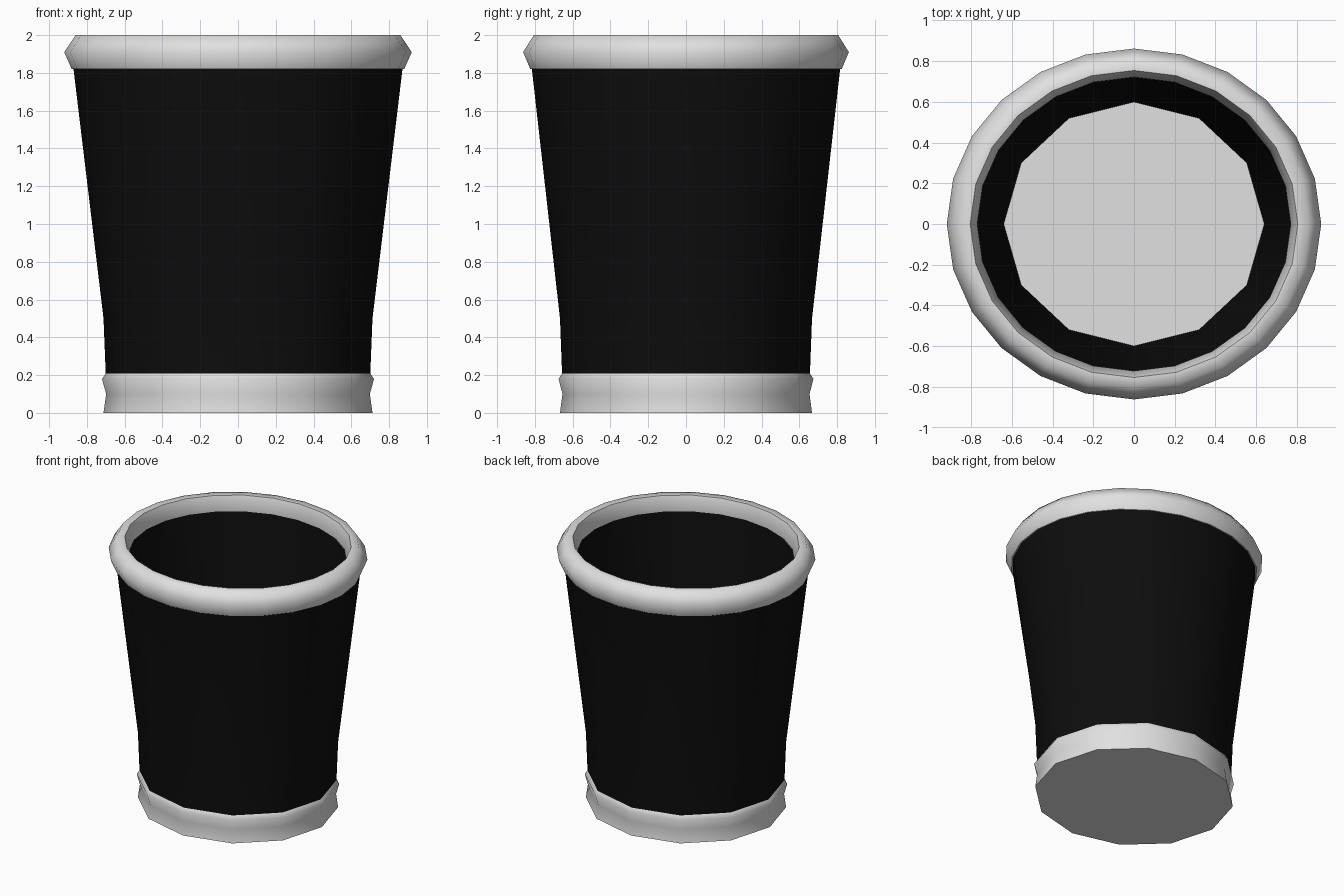
import bpy, bmesh, math

if "Cube" in bpy.data.objects:
    bpy.data.objects.remove(bpy.data.objects["Cube"])

Y_SCALE = 0.937  # the cup is slightly oval


def material(name, rgb):
    m = bpy.data.materials.new(name)
    m.diffuse_color = (*rgb, 1)
    m.use_nodes = True
    m.node_tree.nodes["Principled BSDF"].inputs["Base Color"].default_value = m.diffuse_color
    return m


white = material("white", (0.75, 0.75, 0.75))
black = material("black", (0.004, 0.004, 0.004))


def lathe(name, profile, mat, sides=24, closed=False, cap_start=False, fan_end=False):
    """Spin (radius, z, coarse) rings; coarse rings lie on a 12-gon."""
    bm = bmesh.new()
    rings = []
    for r, z, coarse in profile:
        ring = []
        for i in range(sides):
            a = 2 * math.pi * i / sides
            k = math.cos(math.pi / 12) if coarse and sides == 24 and i % 2 else 1
            ring.append(bm.verts.new((r * k * math.cos(a), r * k * math.sin(a) * Y_SCALE, z)))
        rings.append(ring)
    pairs = list(zip(rings, rings[1:]))
    if closed:
        pairs.append((rings[-1], rings[0]))
    for a, b in pairs:
        for i in range(sides):
            j = (i + 1) % sides
            bm.faces.new((a[i], a[j], b[j], b[i]))
    if cap_start:
        bm.faces.new(rings[0][::-1])
    if fan_end:
        c = bm.verts.new((0, 0, profile[-1][1]))
        for i in range(sides):
            bm.faces.new((rings[-1][i], rings[-1][(i + 1) % sides], c))
    me = bpy.data.meshes.new(name)
    if closed:
        bmesh.ops.recalc_face_normals(bm, faces=bm.faces)
    bm.to_mesh(me)
    bm.free()
    me.materials.append(mat)
    ob = bpy.data.objects.new(name, me)
    bpy.context.collection.objects.link(ob)
    bpy.ops.object.select_all(action='DESELECT')
    ob.select_set(True)
    bpy.context.view_layer.objects.active = ob
    bpy.ops.object.shade_smooth_by_angle(angle=math.radians(65))
    return ob


# Rolled rim
lathe("rim", [(0.92, 1.91, 0), (0.86, 2.0, 0), (0.805, 2.0, 0),
              (0.77, 1.90, 0), (0.80, 1.82, 0), (0.88, 1.82, 0)], white, closed=True)

# Outer wall, round at the top and twelve-sided near the base
lathe("outer_wall", [(0.70, 0.20, 1), (0.712, 0.5, 1), (0.872, 1.83, 0)], black)

# Inner wall, facing inwards
lathe("inner_wall", [(0.775, 1.90, 0), (0.66, 0.5, 1), (0.64, 0.2, 1)], black)

# Base band with closed underside
lathe("base", [(0.712, 0, 0), (0.698, 0.1, 0), (0.72, 0.18, 0), (0.70, 0.21, 0)],
      white, sides=12, cap_start=True)

# Inside floor
lathe("floor", [(0.645, 0.2, 0)], white, sides=12, fan_end=True)
